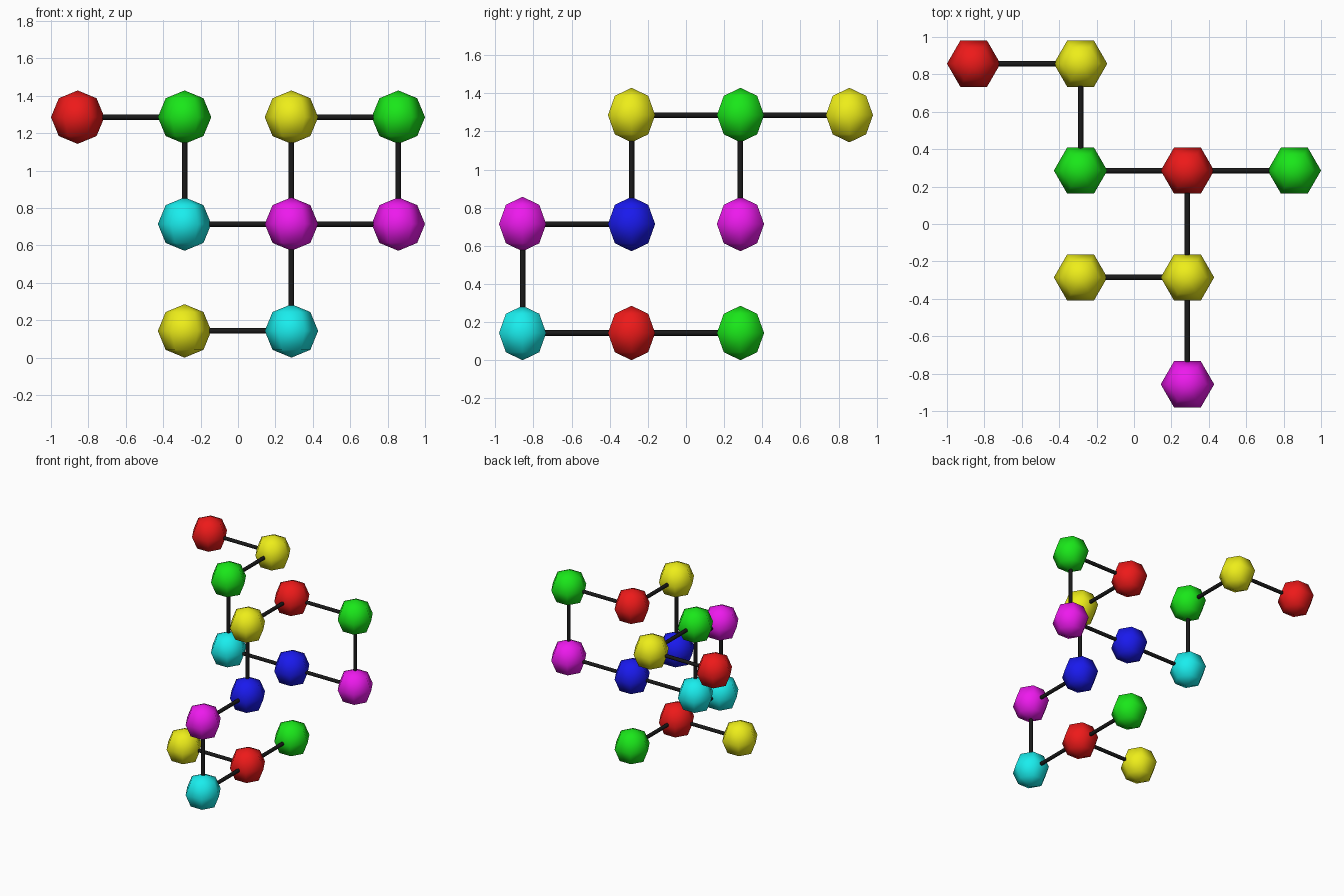
import bpy, bmesh, math
from mathutils import Vector

if "Cube" in bpy.data.objects:
    bpy.data.objects.remove(bpy.data.objects["Cube"])

R = 1 / 7            # ball radius
STEP = 4 / 7         # lattice spacing
ROD = 0.0145         # rod radius

COLORS = {
    "red": (0.85, 0.01, 0.01, 1), "green": (0.01, 0.8, 0.01, 1),
    "blue": (0.01, 0.01, 0.85, 1), "yellow": (0.85, 0.85, 0.01, 1),
    "cyan": (0.01, 0.85, 0.85, 1), "magenta": (0.85, 0.01, 0.85, 1),
    "black": (0.01, 0.01, 0.01, 1),
}
MATS = {}
for cname, rgba in COLORS.items():
    MATS[cname] = bpy.data.materials.new(cname)
    MATS[cname].diffuse_color = rgba


def point(i, j, k):
    return Vector(((i - 1.5) * STEP, (j - 1.5) * STEP, R + k * STEP))


def add_object(name, mesh, color, loc):
    mesh.materials.append(MATS[color])
    ob = bpy.data.objects.new(name, mesh)
    ob.location = loc
    bpy.context.collection.objects.link(ob)
    return ob


# Ball: six segments, four rings, one corner pointing along +x
def ball(color, loc):
    bm = bmesh.new()
    bmesh.ops.create_uvsphere(bm, u_segments=6, v_segments=4, radius=R)
    if max(v.co.x for v in bm.verts) < R * 0.95:
        for v in bm.verts:
            v.co.x, v.co.y = v.co.y, -v.co.x
    for f in bm.faces:
        f.smooth = True
    mesh = bpy.data.meshes.new(color + "_ball")
    bm.to_mesh(mesh)
    bm.free()
    add_object(color + "_ball", mesh, color, loc)


# Rod: thin cylinder between two ball centres
def rod(a, b):
    bm = bmesh.new()
    bmesh.ops.create_cone(bm, cap_ends=True, segments=8, radius1=ROD,
                          radius2=ROD, depth=(b - a).length)
    for f in bm.faces:
        f.smooth = len(f.verts) == 4
    mesh = bpy.data.meshes.new("connecting_rod")
    bm.to_mesh(mesh)
    bm.free()
    ob = add_object("connecting_rod", mesh, "black", (a + b) / 2)
    ob.rotation_euler = (b - a).to_track_quat('Z', 'Y').to_euler()


# Main chain in order, as lattice cells
chain = [
    ("red", 0, 3, 2), ("yellow", 1, 3, 2), ("green", 1, 2, 2),
    ("cyan", 1, 2, 1), ("blue", 2, 2, 1), ("magenta", 3, 2, 1),
    ("green", 3, 2, 2), ("red", 2, 2, 2), ("yellow", 2, 1, 2),
    ("blue", 2, 1, 1), ("magenta", 2, 0, 1), ("cyan", 2, 0, 0),
    ("red", 2, 1, 0), ("green", 2, 2, 0),
]
for color, *cell in chain:
    ball(color, point(*cell))
for (_, *a), (_, *b) in zip(chain, chain[1:]):
    rod(point(*a), point(*b))

# Side branch at the bottom
ball("yellow", point(1, 1, 0))
rod(point(2, 1, 0), point(1, 1, 0))

for m in bpy.data.materials:
    if m.users and not m.is_grease_pencil:
        m.use_nodes = True
        m.node_tree.nodes["Principled BSDF"].inputs["Base Color"].default_value = m.diffuse_color
